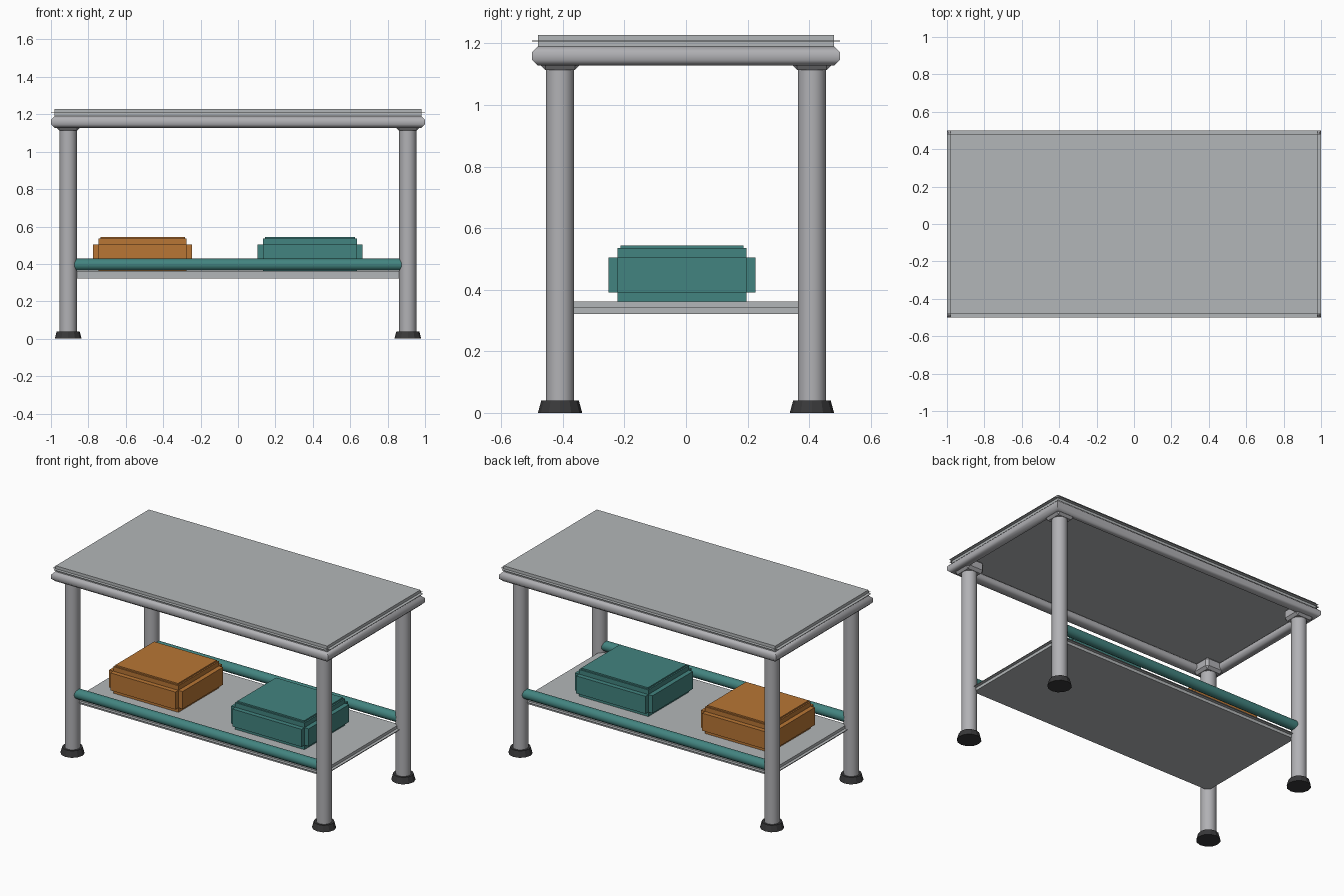
import bpy, bmesh, math
from mathutils import Matrix

old = bpy.data.objects.get("Cube")
if old:
    bpy.data.objects.remove(old, do_unlink=True)


def material(name, rgb, metallic=0.0):
    m = bpy.data.materials.new(name)
    m.use_nodes = True
    m.diffuse_color = (*rgb, 1)
    m.node_tree.nodes["Principled BSDF"].inputs["Base Color"].default_value = (*rgb, 1)
    return m


PANEL = material("panel grey", (0.45, 0.47, 0.48))
STEEL = material("steel grey", (0.44, 0.44, 0.46))
RUBBER = material("dark rubber", (0.04, 0.04, 0.042))
TEAL = material("teal", (0.055, 0.23, 0.215))
ORANGE = material("orange", (0.48, 0.18, 0.035))


def finish(name, bm, mat, smooth=None):
    bmesh.ops.recalc_face_normals(bm, faces=bm.faces)
    me = bpy.data.meshes.new(name)
    bm.to_mesh(me)
    bm.free()
    me.materials.append(mat)
    ob = bpy.data.objects.new(name, me)
    bpy.context.collection.objects.link(ob)
    if smooth:
        bpy.ops.object.select_all(action='DESELECT')
        ob.select_set(True)
        bpy.context.view_layer.objects.active = ob
        bpy.ops.object.shade_smooth_by_angle(angle=math.radians(smooth))
    return ob


def add_box(bm, centre, size):
    m = Matrix.Translation(centre) @ Matrix.Diagonal((*size, 1))
    return bmesh.ops.create_cube(bm, size=1, matrix=m)["verts"]


def stepped_box(name, centre, size, step, mat, lid=0):
    """Box with square steps cut along its edges, and an optional thin lid."""
    bm = bmesh.new()
    for axis in range(3):
        add_box(bm, centre, [s if i == axis else max(s - 2 * step, 0.002)
                             for i, s in enumerate(size)])
    if lid:
        x, y, z = centre
        inset = 2 * (step + lid)
        add_box(bm, (x, y, z + size[2] / 2 + lid / 2),
                (size[0] - inset, size[1] - inset, lid))
    return finish(name, bm, mat)


def cone(name, x, y, z0, z1, r0, r1, sides, mat, smooth=None):
    bm = bmesh.new()
    bmesh.ops.create_cone(bm, cap_ends=True, segments=sides, radius1=r0, radius2=r1,
                          depth=z1 - z0, matrix=Matrix.Translation((x, y, (z0 + z1) / 2)))
    return finish(name, bm, mat, smooth)


# Worktop and lower shelf, both with a thin lip
stepped_box("worktop", (0, 0, 1.208), (2, 1, 0.04), 0.02, PANEL)
stepped_box("lower_shelf", (0, 0, 0.341), (1.82, 0.82, 0.04), 0.02, PANEL)

# Mitred octagonal tube frame under the worktop
bm = bmesh.new()
apothem = 0.031
radius = apothem / math.cos(math.pi / 8)
rings = []
for sx, sy in ((-1, -1), (1, -1), (1, 1), (-1, 1)):
    ring = []
    for k in range(8):
        a = math.pi * (k + 0.5) / 4
        out, up = radius * math.cos(a), radius * math.sin(a)
        ring.append(bm.verts.new((sx * (1 - apothem + out), sy * (0.5 - apothem + out),
                                  1.159 + up)))
    rings.append(ring)
for i in range(4):
    a, b = rings[i], rings[(i + 1) % 4]
    for k in range(8):
        n = (k + 1) % 8
        bm.faces.new((a[k], a[n], b[n], b[k]))
finish("top_frame", bm, STEEL, 50)

# Legs with feet and chamfered mounting blocks
for sx, side in ((-1, "right"), (1, "left")):
    for sy, end in ((-1, "front"), (1, "back")):
        x, y = sx * 0.908, sy * 0.409
        tag = f"{end}_{side}"
        cone(f"leg_{tag}", x, y, 0.03, 1.13, 0.046, 0.046, 24, STEEL, 40)
        cone(f"foot_{tag}", x, y, 0, 0.04, 0.072, 0.061, 12, RUBBER)
        bm = bmesh.new()
        add_box(bm, (x, y, 1.152), (0.128, 0.128, 0.076))
        bmesh.ops.bevel(bm, geom=bm.edges[:], offset=0.016, segments=1, affect='EDGES')
        finish(f"mount_{tag}", bm, STEEL)

# Round guard rails along the shelf
for sy, end in ((-1, "front"), (1, "back")):
    bm = bmesh.new()
    turn = Matrix.Translation((0, sy * 0.409, 0.396)) @ Matrix.Rotation(math.pi / 2, 4, 'Y')
    bmesh.ops.create_cone(bm, cap_ends=True, segments=16, radius1=0.032, radius2=0.032,
                          depth=1.8, matrix=turn)
    finish(f"guard_rail_{end}", bm, TEAL, 40)

# Storage boxes on the shelf
for name, x, width, mat in (("orange_box", -0.51, 0.53, ORANGE),
                            ("teal_box", 0.385, 0.56, TEAL)):
    stepped_box(name, (x, -0.013, 0.448), (width, 0.478, 0.174), 0.03, mat, lid=0.009)
